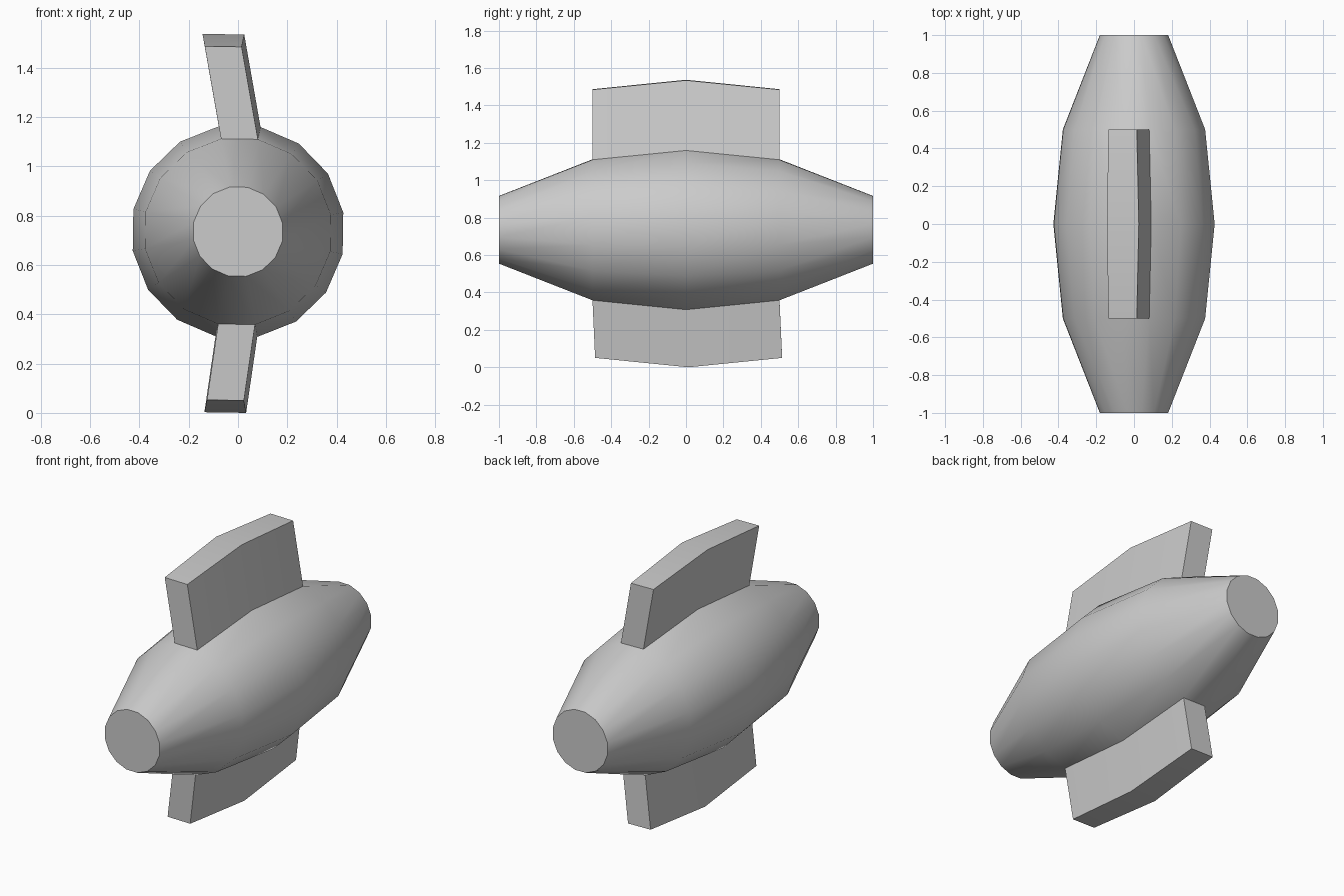
import bpy, bmesh
from math import radians, sin, cos

if "Cube" in bpy.data.objects:
    bpy.data.objects.remove(bpy.data.objects["Cube"])

SIDES = 16
CENTER_Z = 0.735
RINGS = [(-1.0, 0.184), (-0.5, 0.383), (0.0, 0.434), (0.5, 0.383), (1.0, 0.184)]  # y, radius
TWIST = radians(-0.9)  # slight roll of the hull

bm = bmesh.new()

# Barrel hull: 16-sided rings joined along y, flat capped ends
rings = []
for y, r in RINGS:
    ring = []
    for i in range(SIDES):
        a = radians((i + 0.5) * 360 / SIDES) + TWIST
        ring.append(bm.verts.new((r * cos(a), y, CENTER_Z + r * sin(a))))
    rings.append(ring)

panels = []
for lo, hi in zip(rings, rings[1:]):
    panels.append([bm.faces.new((lo[i], lo[(i + 1) % SIDES], hi[(i + 1) % SIDES], hi[i]))
                   for i in range(SIDES)])
bm.faces.new(rings[0])
bm.faces.new(rings[-1])
bmesh.ops.recalc_face_normals(bm, faces=bm.faces[:])

# Fins: the two middle panels on top and underneath, pulled outwards at a lean
for index, offset in ((3, (-0.066, 0.0, 0.375)), (11, (-0.045, 0.014, -0.308))):
    result = bmesh.ops.extrude_face_region(bm, geom=[panels[1][index], panels[2][index]])
    verts = [g for g in result["geom"] if isinstance(g, bmesh.types.BMVert)]
    bmesh.ops.translate(bm, verts=verts, vec=offset)
    # Drop the covered panels if the extrusion kept them
    old = [f for f in (panels[1][index], panels[2][index]) if f.is_valid]
    if old:
        bmesh.ops.delete(bm, geom=old, context='FACES_ONLY')

bmesh.ops.recalc_face_normals(bm, faces=bm.faces[:])
mesh = bpy.data.meshes.new("finned_hull")
bm.to_mesh(mesh)
bm.free()
hull = bpy.data.objects.new("finned_hull", mesh)
bpy.context.collection.objects.link(hull)

# Smooth hull, crisp fins and end caps
bpy.context.view_layer.objects.active = hull
hull.select_set(True)
bpy.ops.object.shade_smooth_by_angle(angle=radians(30))
